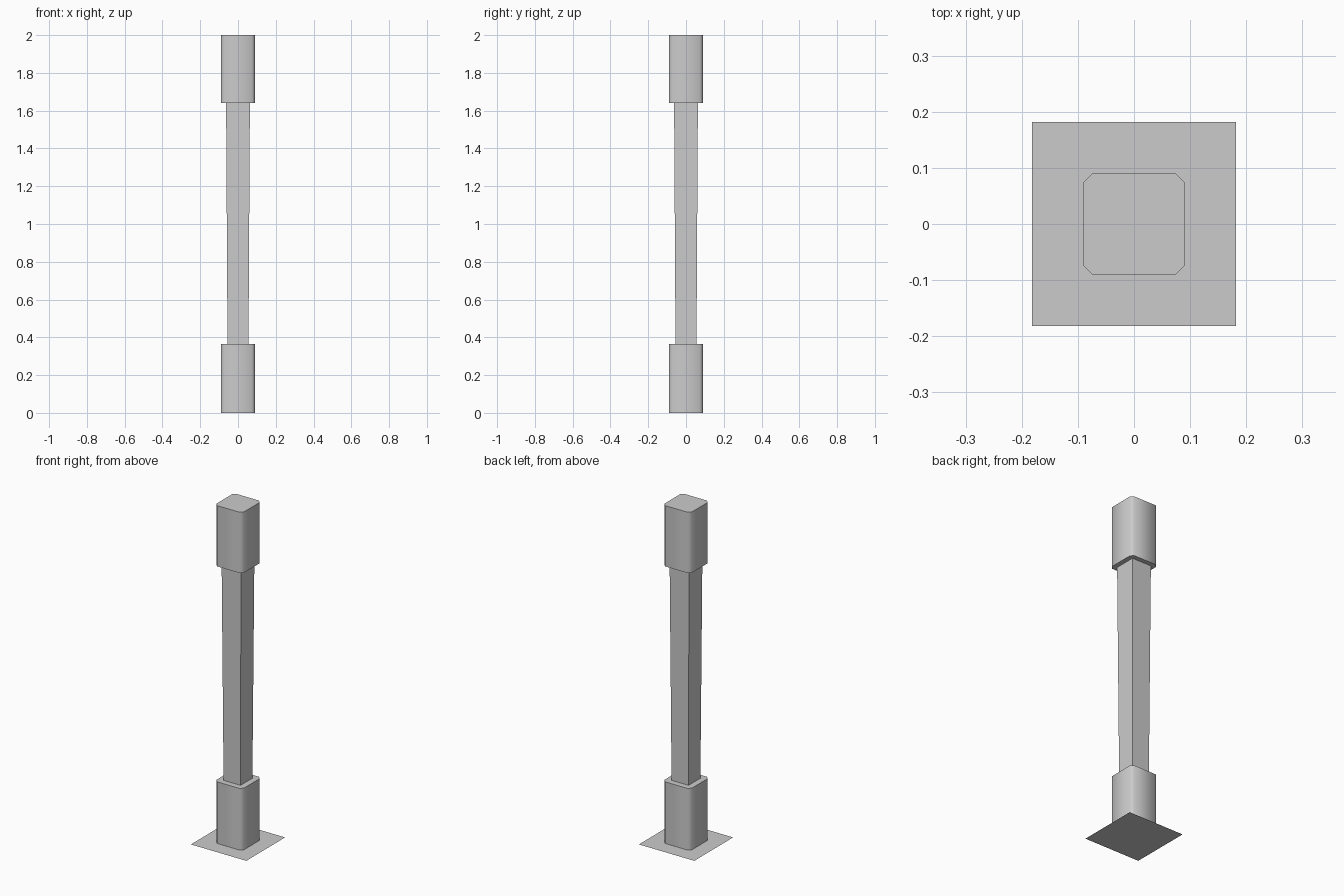
import bpy, bmesh, math

if "Cube" in bpy.data.objects:
    bpy.data.objects.remove(bpy.data.objects["Cube"])

PLATE = 0.1815   # half widths
BLOCK = 0.0905
CHAMFER = 0.017
BLOCK_H = 0.365
TOP = 2.0


def square(h, c=0.0):
    """Square outline of half width h, corners cut by c."""
    if c == 0:
        return [(-h, -h), (h, -h), (h, h), (-h, h)]
    k = h - c
    return [(-k, -h), (k, -h), (h, -k), (h, k), (k, h), (-k, h), (-h, k), (-h, -k)]


def loft(name, lower, z0, upper, z1, bottom=True, top=True, smooth=False):
    """Join two outlines with side faces and optional end faces."""
    bm = bmesh.new()
    a = [bm.verts.new((x, y, z0)) for x, y in lower]
    b = [bm.verts.new((x, y, z1)) for x, y in upper]
    n = len(a)
    for i in range(n):
        j = (i + 1) % n
        bm.faces.new((a[i], a[j], b[j], b[i]))
    if bottom:
        bm.faces.new(a[::-1])
    if top:
        bm.faces.new(b)
    me = bpy.data.meshes.new(name)
    bm.to_mesh(me)
    bm.free()
    ob = bpy.data.objects.new(name, me)
    bpy.context.collection.objects.link(ob)
    if smooth:
        bpy.ops.object.select_all(action='DESELECT')
        ob.select_set(True)
        bpy.context.view_layer.objects.active = ob
        bpy.ops.object.shade_smooth_by_angle(angle=math.radians(60))
    return ob


# Thin ground plate
bpy.ops.mesh.primitive_plane_add(size=2 * PLATE, location=(0, 0, 0))
bpy.context.object.name = "base_plate"

# Chamfered blocks at both ends; the lower one is closed by the plate
outline = square(BLOCK, CHAMFER)
loft("base_block", outline, 0.0, outline, BLOCK_H, bottom=False, smooth=True)
loft("top_block", outline, TOP - BLOCK_H + 0.005, outline, TOP, smooth=True)

# Square shaft, slightly wider towards the top
loft("shaft", square(0.0555), BLOCK_H, square(0.063), TOP - BLOCK_H + 0.005,
     bottom=False, top=False)
